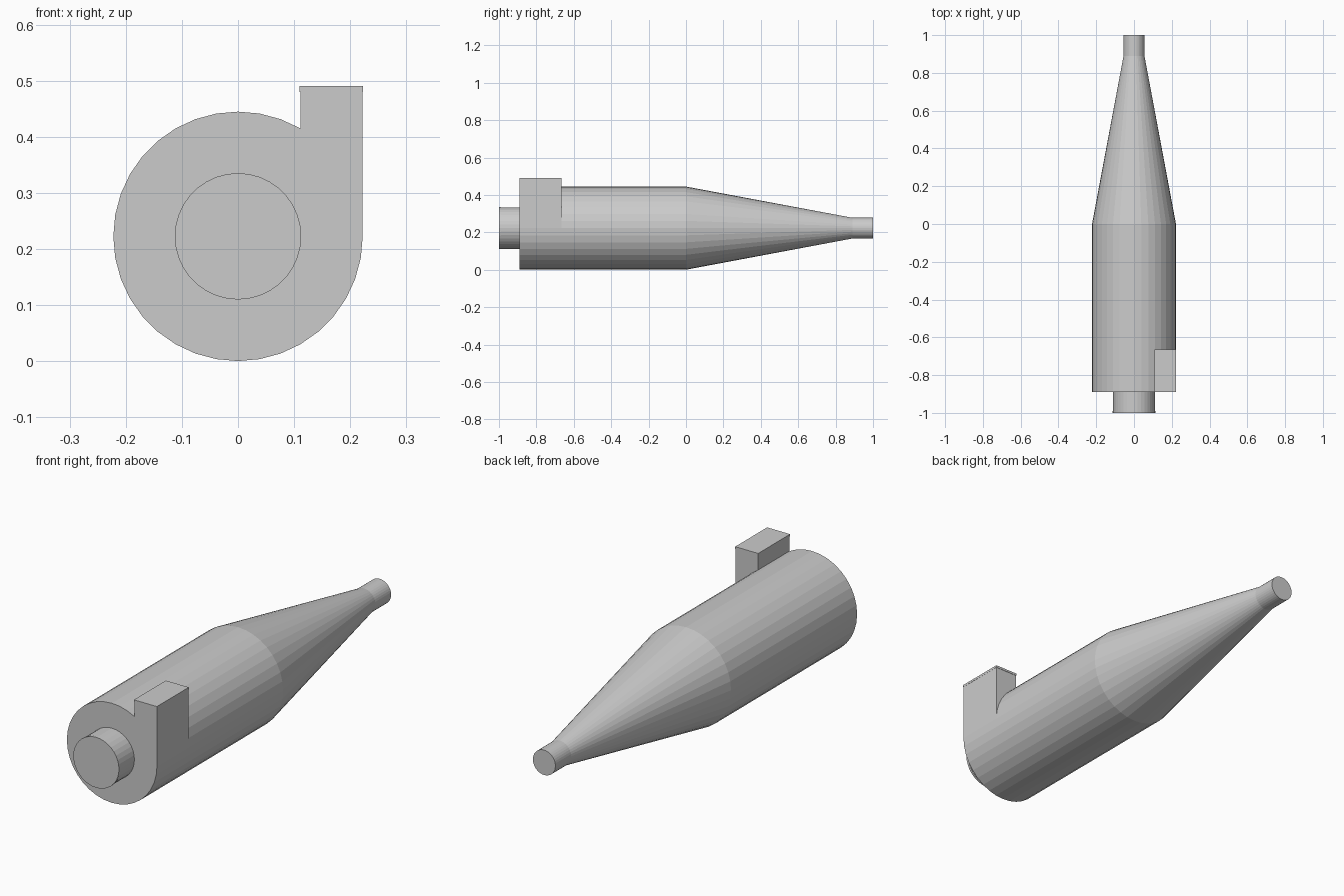
import bpy, bmesh
from math import sin, cos, pi, radians

if "Cube" in bpy.data.objects:
    bpy.data.objects.remove(bpy.data.objects["Cube"])

R = 2 / 9            # body radius; other sizes are fractions of it
CZ = 0.2225          # height of the long axis
SEG = 36
LIP = 0.0015


def finish(name, bm):
    bmesh.ops.recalc_face_normals(bm, faces=bm.faces)
    mesh = bpy.data.meshes.new(name)
    bm.to_mesh(mesh)
    bm.free()
    obj = bpy.data.objects.new(name, mesh)
    bpy.context.collection.objects.link(obj)
    return obj


def revolve(name, profile):
    """Closed solid turned around the y axis from (y, radius) pairs."""
    bm = bmesh.new()
    rings = [[bm.verts.new((r * cos(2 * pi * i / SEG), y, CZ + r * sin(2 * pi * i / SEG)))
              for i in range(SEG)] for y, r in profile]
    for a, b in zip(rings, rings[1:]):
        for i in range(SEG):
            j = (i + 1) % SEG
            bm.faces.new((a[i], a[j], b[j], b[i]))
    bm.faces.new(rings[0])
    bm.faces.new(rings[-1])
    return finish(name, bm)


def extrude_y(name, outline, y0, y1):
    """Prism from an (x, z) outline, z measured from the axis."""
    bm = bmesh.new()
    front, back = [[bm.verts.new((x, y, CZ + z)) for x, z in outline] for y in (y0, y1)]
    n = len(outline)
    for i in range(n):
        j = (i + 1) % n
        bm.faces.new((front[i], front[j], back[j], back[i]))
    bm.faces.new(front)
    bm.faces.new(back)
    return finish(name, bm)


# Barrel, cone and narrow discharge spout
revolve("cyclone_body", [(-4 * R, R), (0, R), (4 * R, R / 4), (1, R / 4)])

# Outlet pipe at the wide end, with a thin end cap
revolve("outlet_pipe", [(-0.99, R / 2), (-4 * R, R / 2)])
revolve("outlet_cap", [(-1, R / 2 + LIP), (-0.99, R / 2 + LIP)])

# Tangential inlet duct whose underside follows the barrel
top = 0.49 - CZ
arc = [(R * cos(radians(a)), R * sin(radians(a))) for a in range(0, 61, 10)]
extrude_y("inlet_duct", arc + [(R / 2, top - 0.01), (R, top - 0.01)], -4 * R, -3 * R)

# Thin cap over the duct mouth
x0, x1 = R / 2 - LIP, R + LIP / 2
extrude_y("inlet_cap", [(x0, top - 0.01), (x1, top - 0.01), (x1, top), (x0, top)],
          -4 * R - LIP, -3 * R + LIP)
